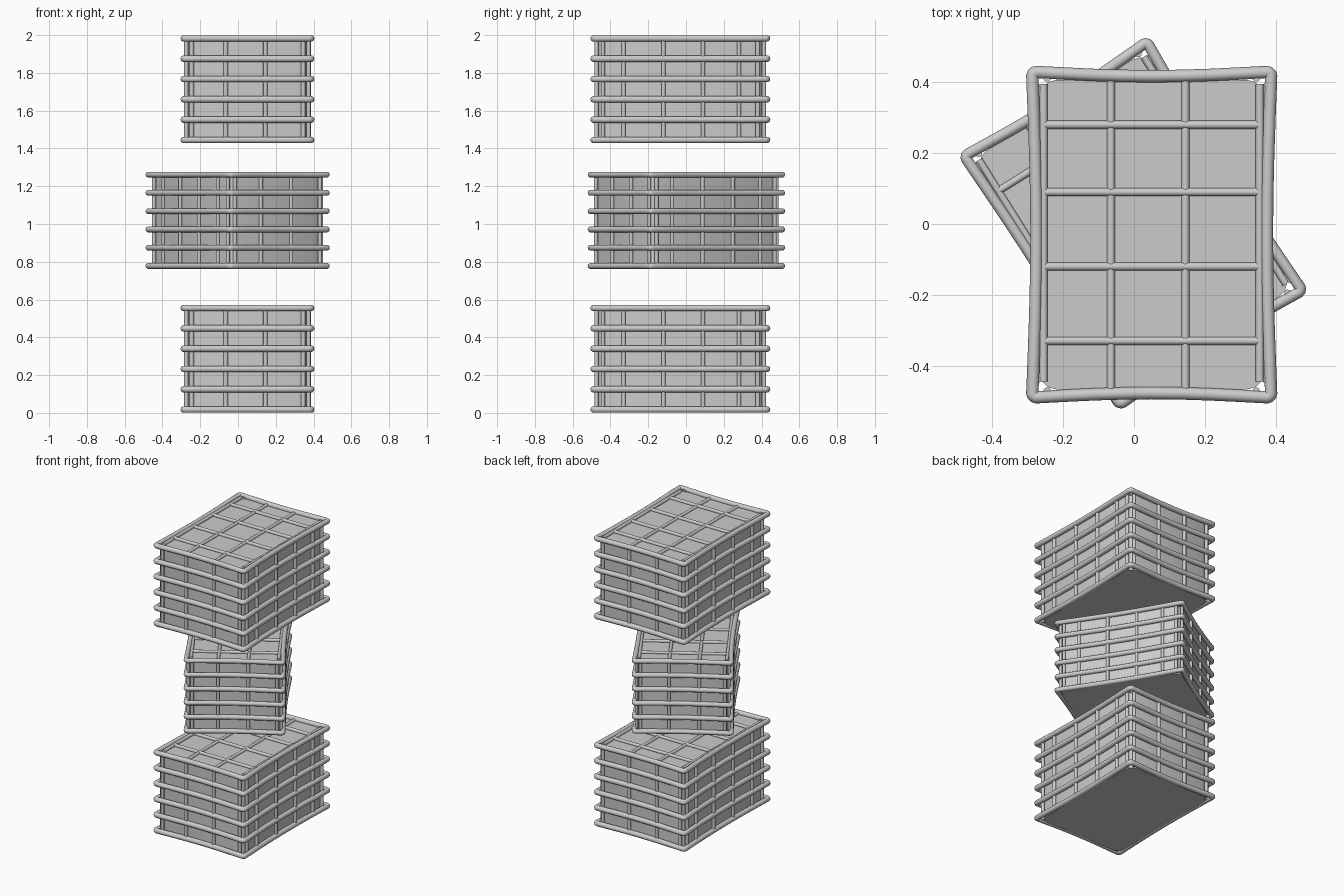
import bpy, bmesh
from math import sin, cos, pi, radians
from mathutils import Matrix

if "Cube" in bpy.data.objects:
    bpy.data.objects.remove(bpy.data.objects["Cube"])

HX, HY = 0.337, 0.459        # half size of the rail centre line
TX, TY = 0.318, 0.437        # half size of the inner tank
RAIL, WIRE = 0.0175, 0.0115  # tube radii
RAIL_Z = [0.0175 + i * 0.1075 for i in range(6)]
WIRE_X = (-0.115, 0.095)
WIRE_Y = (-0.30, -0.09, 0.12, 0.31)


def place(me, name, mat):
    me.transform(mat)
    ob = bpy.data.objects.new(name, me)
    bpy.context.collection.objects.link(ob)
    bpy.ops.object.select_all(action='DESELECT')
    bpy.context.view_layer.objects.active = ob
    ob.select_set(True)
    bpy.ops.object.shade_smooth_by_angle(angle=radians(40))
    return ob


def tubes(name, paths, radius, closed, mat):
    cu = bpy.data.curves.new(name, 'CURVE')
    cu.dimensions = '3D'
    cu.bevel_depth = radius
    cu.bevel_resolution = 3
    cu.use_fill_caps = True
    for path in paths:
        sp = cu.splines.new('POLY')
        sp.points.add(len(path) - 1)
        for p, co in zip(sp.points, path):
            p.co = (*co, 1)
        sp.use_cyclic_u = closed
    tmp = bpy.data.objects.new(name + "_path", cu)
    bpy.context.collection.objects.link(tmp)
    bpy.context.view_layer.update()
    dg = bpy.context.evaluated_depsgraph_get()
    me = bpy.data.meshes.new_from_object(tmp.evaluated_get(dg))
    bpy.data.objects.remove(tmp)
    return place(me, name, mat)


def outline(hx, hy, r, seg):
    # rounded rectangle, counter-clockwise
    pts = []
    for k, (sx, sy) in enumerate(((1, 1), (-1, 1), (-1, -1), (1, -1))):
        for i in range(seg + 1):
            a = (k + i / seg) * pi / 2
            pts.append((sx * (hx - r) + r * cos(a), sy * (hy - r) + r * sin(a)))
    return pts


def rail_path(z):
    # rounded rectangle whose sides bow slightly inward
    base = outline(HX, HY, 0.012, 3)
    path = []
    for i, (x, y) in enumerate(base):
        path.append((x, y, z))
        if i % 4 == 3:
            nx, ny = base[(i + 1) % len(base)]
            for t in [j / 8 for j in range(1, 8)]:
                bow = 1 - 0.012 * sin(pi * t) / (HY if abs(y - ny) < 0.01 else HX)
                px, py = x + (nx - x) * t, y + (ny - y) * t
                path.append((px, py * bow, z) if abs(y - ny) < 0.01 else (px * bow, py, z))
    return path


def tank(name, mat):
    bm = bmesh.new()
    pts = outline(TX, TY, 0.05, 3)
    face = bm.faces.new([bm.verts.new((x, y, 0.004)) for x, y in pts])
    ext = bmesh.ops.extrude_face_region(bm, geom=[face])
    bmesh.ops.translate(bm, vec=(0, 0, 0.546),
                        verts=[v for v in ext['geom'] if isinstance(v, bmesh.types.BMVert)])
    bmesh.ops.recalc_face_normals(bm, faces=bm.faces)
    me = bpy.data.meshes.new(name)
    bm.to_mesh(me)
    bm.free()
    place(me, name, mat)


def crate(prefix, mat):
    tank(prefix + "_tank", mat)
    tubes(prefix + "_rails", [rail_path(z) for z in RAIL_Z], RAIL, True, mat)
    z0, z1, zt = 0.01, 0.56, 0.555
    wx, wy = TX + 0.006, TY + 0.006
    wires = []
    for s in (-1, 1):
        # upright wires on the four sides
        for x in WIRE_X + (-0.295, 0.295):
            wires.append([(x, s * wy, z0), (x, s * wy, z1)])
        for y in WIRE_Y + (-0.41, 0.41):
            wires.append([(s * wx, y, z0), (s * wx, y, z1)])
        # top edge wires
        wires.append([(s * 0.305, -0.415, zt), (s * 0.305, 0.425, zt)])
    # top grid
    wires += [[(x, -wy, zt - 0.003), (x, wy, zt - 0.003)] for x in WIRE_X]
    wires += [[(-0.31, y, zt), (0.31, y, zt)] for y in WIRE_Y]
    tubes(prefix + "_wires", wires, WIRE, False, mat)


# three stacked crates, the middle one smaller and turned
crate("lower_crate", Matrix.Translation((0.05, -0.03, 0)))
crate("middle_crate", Matrix.Translation((-0.002, 0.002, 0.762))
      @ Matrix.Rotation(radians(32), 4, 'Z') @ Matrix.Scale(0.9, 4))
crate("upper_crate", Matrix.Translation((0.05, -0.03, 1.4275)))
